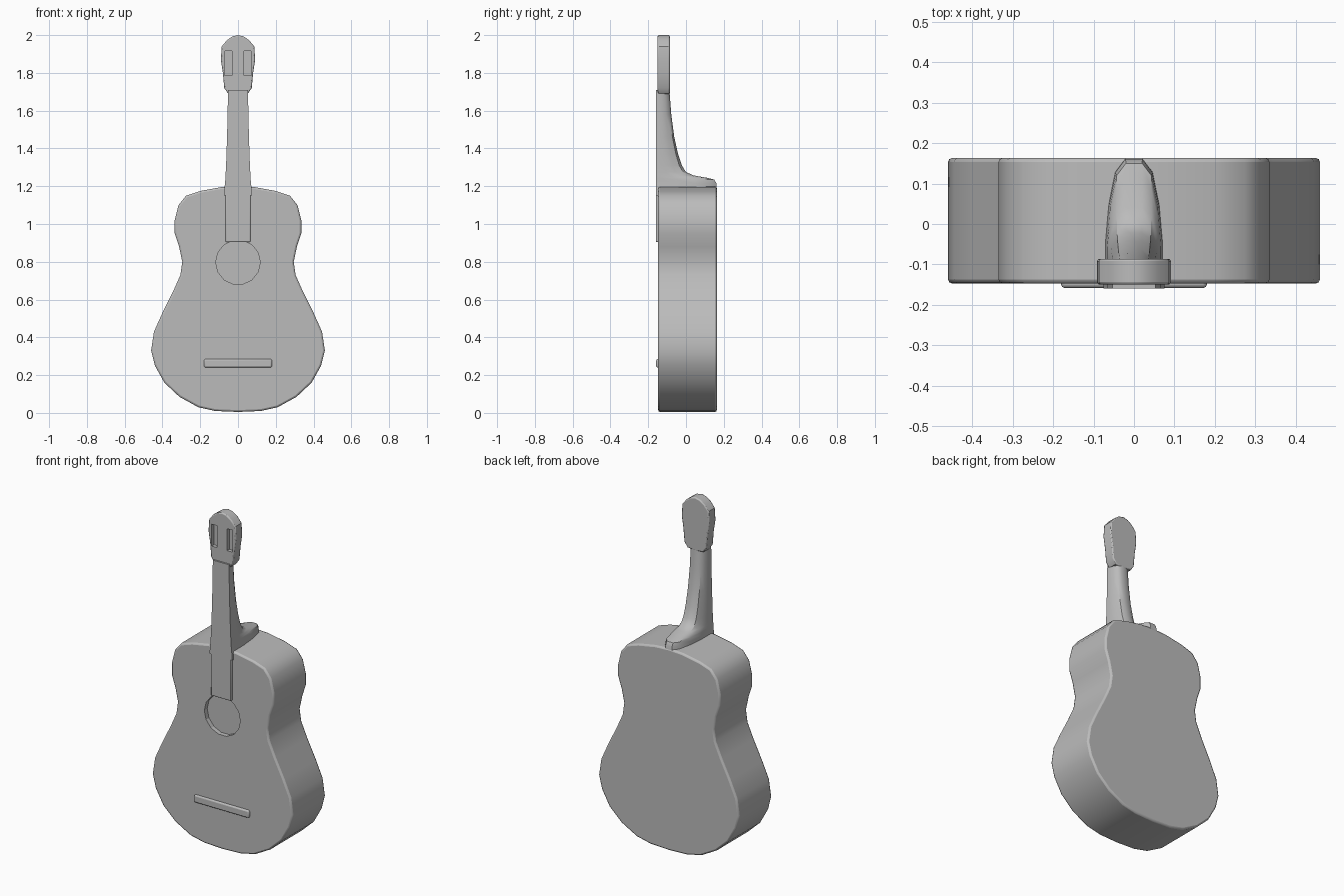
import bpy, bmesh, math

cube = bpy.data.objects.get("Cube")
if cube:
    bpy.data.objects.remove(cube, do_unlink=True)

grey = bpy.data.materials.new("plain grey")
grey.use_nodes = True
COLOUR = (0.5, 0.5, 0.5, 1)
grey.diffuse_color = COLOUR
grey.node_tree.nodes["Principled BSDF"].inputs["Base Color"].default_value = COLOUR


def loft(name, rings, bevel=0):
    """Skin a list of equal-length point rings and cap both ends."""
    bm = bmesh.new()
    loops = [[bm.verts.new(p) for p in ring] for ring in rings]
    for a, b in zip(loops, loops[1:]):
        for i in range(len(a)):
            j = (i + 1) % len(a)
            bm.faces.new((a[i], a[j], b[j], b[i]))
    bm.faces.new(loops[0])
    bm.faces.new(loops[-1])
    bmesh.ops.recalc_face_normals(bm, faces=bm.faces)
    mesh = bpy.data.meshes.new(name)
    bm.to_mesh(mesh)
    bm.free()
    mesh.materials.append(grey)
    obj = bpy.data.objects.new(name, mesh)
    bpy.context.collection.objects.link(obj)
    if bevel:
        mod = obj.modifiers.new("soft edges", "BEVEL")
        mod.width = bevel
        mod.segments = 2
        mod.angle_limit = math.radians(50)
    return obj


def plate(name, outline, front, back, bevel=0):
    """Extrude an x-z outline between two y depths."""
    return loft(name, [[(x, y, z) for x, z in outline] for y in (front, back)], bevel)


def mirrored(half):
    """Close a right-hand outline, which starts and ends on the centre line."""
    return half + [(-x, z) for x, z in half[-2:0:-1]]


def rect(x0, x1, z0, z1):
    return [(x0, z0), (x1, z0), (x1, z1), (x0, z1)]


def carve(obj, cutter):
    cutter.hide_render = True
    cutter.hide_viewport = True
    mod = obj.modifiers.new("recess", "BOOLEAN")
    mod.operation = "DIFFERENCE"
    mod.solver = "EXACT"
    mod.object = cutter


# Waisted body with a shallow sound hole
body = plate("body", mirrored([
    (0, 0.005), (0.12, 0.01), (0.21, 0.03), (0.31, 0.085), (0.39, 0.16), (0.44, 0.25),
    (0.46, 0.33), (0.445, 0.43), (0.4, 0.53), (0.345, 0.64), (0.305, 0.73), (0.295, 0.8),
    (0.312, 0.88), (0.335, 0.95), (0.335, 1.02), (0.315, 1.1), (0.275, 1.15), (0.2, 1.175),
    (0.09, 1.195), (0, 1.2)]), -0.147, 0.163, 0.01)
ring = [(0.118 * math.cos(math.tau * i / 14), 0.797 + 0.118 * math.sin(math.tau * i / 14))
        for i in range(14)]
carve(body, plate("sound_hole_cutter", ring, -0.3, -0.12))

# Fingerboard over the top, stopping at the sound hole
plate("fingerboard", [(-0.066, 0.905), (0.066, 0.905), (0.066, 1.22), (-0.066, 1.22)],
      -0.16, -0.13, 0.004)

# Neck flowing into the heel: height, half width, back depth
sections = [(1.71, 0.053, -0.088), (1.58, 0.055, -0.078), (1.46, 0.058, -0.062),
            (1.37, 0.061, -0.042), (1.31, 0.063, -0.022), (1.275, 0.065, 0.0),
            (1.257, 0.066, 0.04), (1.245, 0.067, 0.11), (1.235, 0.067, 0.15),
            (1.215, 0.069, 0.161), (1.15, 0.075, 0.161)]
rings = []
for z, w, back in sections:
    depth = back + 0.16
    half = [(w, 0), (w, 0.35), (w * 0.88, 0.65), (w * 0.65, 0.9), (w * 0.3, 1)]
    pts = half + [(-x, t) for x, t in reversed(half)]
    rings.append([(x, -0.16 + t * depth, z) for x, t in pts])
loft("neck", rings)

# Headstock with two slots
head = plate("headstock", mirrored([
    (0, 1.685), (0.052, 1.69), (0.073, 1.72), (0.08, 1.8), (0.091, 1.87), (0.086, 1.94),
    (0.06, 1.972), (0.03, 1.993), (0, 2.0)]), -0.15, -0.086, 0.006)
for side, label in ((1, "left"), (-1, "right")):
    outline = [(side * x, z) for x, z in rect(0.033, 0.068, 1.785, 1.915)]
    carve(head, plate(label + "_slot_cutter", outline, -0.3, -0.128))

# Bridge bar
plate("bridge", rect(-0.18, 0.18, 0.24, 0.285), -0.158, -0.13, 0.008)

# Smooth shading with crisp edges
for obj in bpy.context.view_layer.objects:
    obj.select_set(False)
for name in ("body", "fingerboard", "neck", "headstock", "bridge"):
    obj = bpy.data.objects[name]
    obj.select_set(True)
    bpy.context.view_layer.objects.active = obj
bpy.ops.object.shade_smooth_by_angle(angle=math.radians(35))
